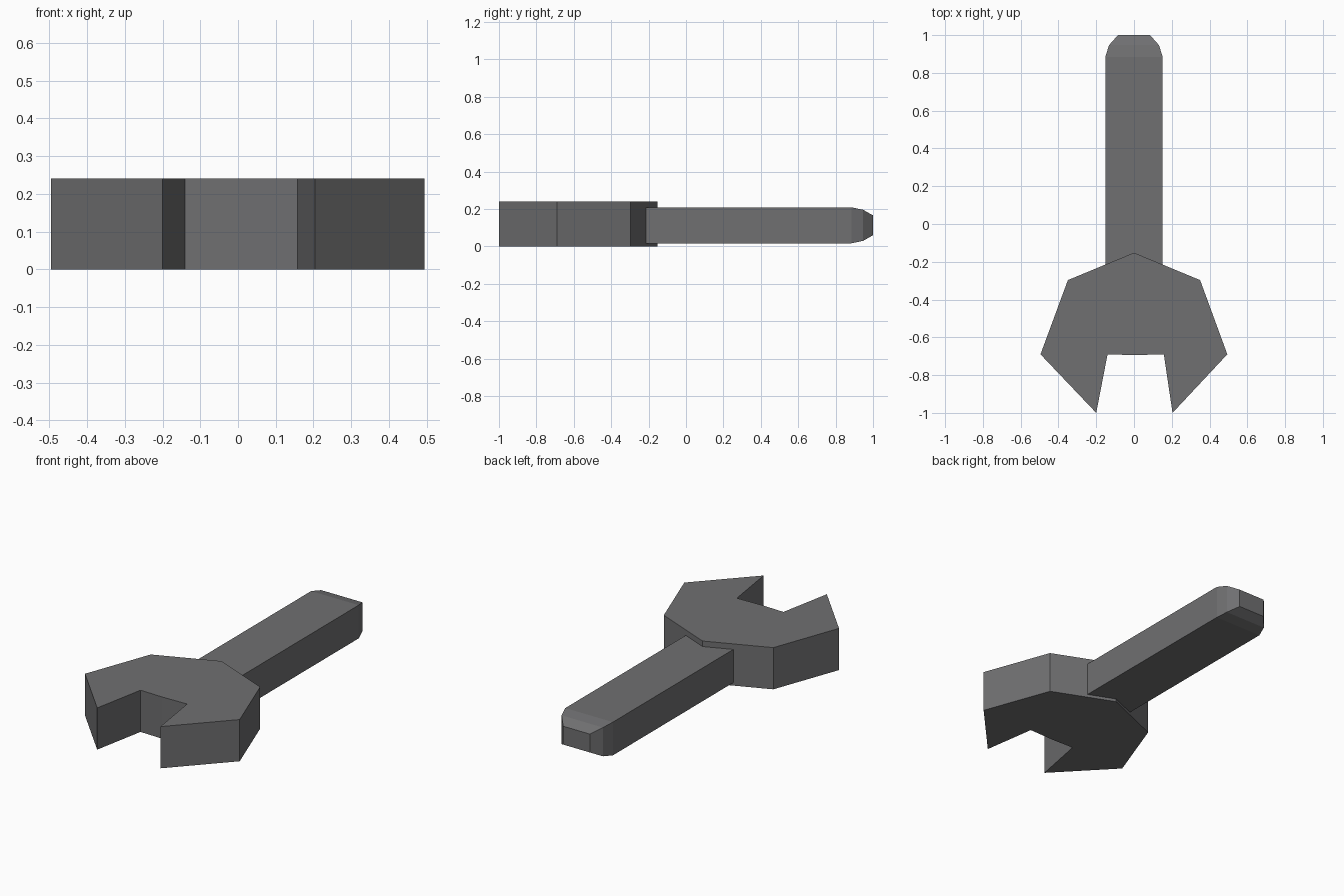
import bpy
import bmesh

if "Cube" in bpy.data.objects:
    bpy.data.objects.remove(bpy.data.objects["Cube"])

# One dark steel colour for the whole tool
steel = bpy.data.materials.new("dark_steel_grey")
steel.diffuse_color = (0.16, 0.16, 0.165, 1.0)
steel.use_nodes = True
steel.node_tree.nodes["Principled BSDF"].inputs["Base Color"].default_value = steel.diffuse_color


def loft(name, rings):
    """Skin a stack of equal-sized rings and cap both ends."""
    bm = bmesh.new()
    loops = [[bm.verts.new(p) for p in ring] for ring in rings]
    n = len(loops[0])
    for a, b in zip(loops, loops[1:]):
        for i in range(n):
            j = (i + 1) % n
            bm.faces.new((a[i], a[j], b[j], b[i]))
    bm.faces.new(loops[0][::-1])
    bm.faces.new(loops[-1])
    bmesh.ops.recalc_face_normals(bm, faces=bm.faces)
    mesh = bpy.data.meshes.new(name)
    bm.to_mesh(mesh)
    bm.free()
    mesh.materials.append(steel)
    obj = bpy.data.objects.new(name, mesh)
    bpy.context.collection.objects.link(obj)
    return obj


# Open jaw head: flat outline extruded upward
outline = [(0, -0.152), (-0.35, -0.297), (-0.495, -0.69), (-0.2, -1.0),
           (-0.14, -0.69), (0, -0.694), (0.158, -0.69), (0.204, -1.0),
           (0.494, -0.69), (0.35, -0.297)]
loft("jaw_head", [[(x, y, z) for x, y in outline] for z in (0.0, 0.241)])

# Handle: rectangular bar with a two-step rounded end
mid = 0.113
sections = [(-0.3, 0.152, 0.096), (0.885, 0.152, 0.096),
            (0.947, 0.132, 0.083), (1.0, 0.085, 0.053)]
corners = [(-1, -1), (1, -1), (1, 1), (-1, 1)]
loft("handle", [[(sx * w, y, mid + sz * h) for sx, sz in corners]
                for y, w, h in sections])
